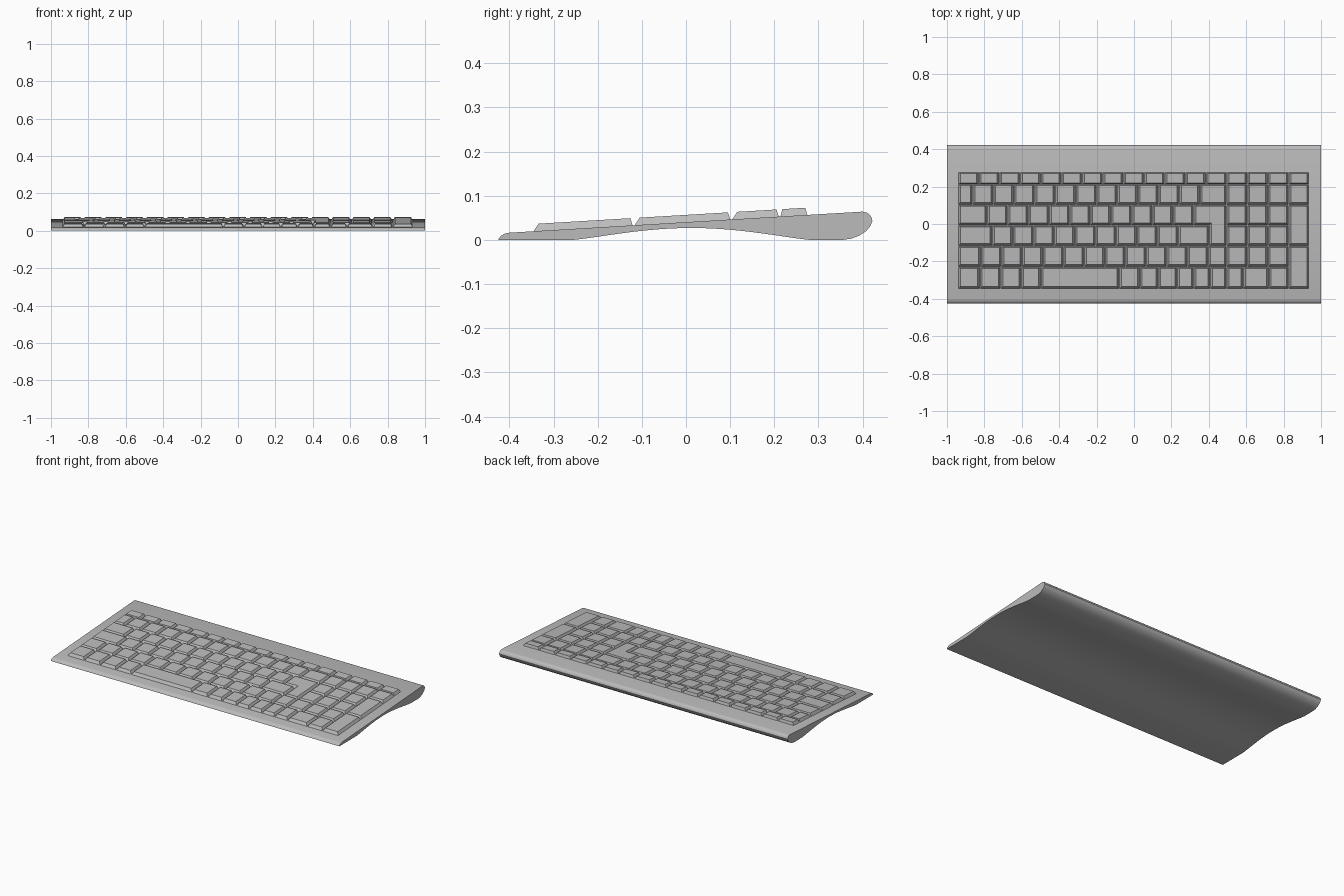
import bpy
import bmesh
import math

cube = bpy.data.objects.get("Cube")
if cube:
    bpy.data.objects.remove(cube, do_unlink=True)

UNIT = 0.1104       # width of a standard key cell
LEFT = -0.94        # left edge of the key field
KEY_HEIGHT = 0.0165
GAP = 0.0015
ROW_EDGES = [0.277, 0.212, 0.102, -0.008, -0.119, -0.230, -0.348]


def deck(y):
    """Height of the sloping top surface."""
    return 0.016 + 0.0596 * (y + 0.405)


def make_material(name, grey):
    mat = bpy.data.materials.new(name)
    mat.use_nodes = True
    colour = (grey, grey, grey, 1)
    mat.diffuse_color = colour
    mat.node_tree.nodes["Principled BSDF"].inputs["Base Color"].default_value = colour
    return mat


grey_plastic = make_material("grey plastic", 0.5)


def finish(bm, name):
    bmesh.ops.recalc_face_normals(bm, faces=bm.faces)
    mesh = bpy.data.meshes.new(name)
    bm.to_mesh(mesh)
    bm.free()
    mesh.materials.append(grey_plastic)
    obj = bpy.data.objects.new(name, mesh)
    bpy.context.collection.objects.link(obj)
    return obj


def loft(bm, lower, upper):
    """Closed solid between two matching loops of points."""
    a = [bm.verts.new(p) for p in lower]
    b = [bm.verts.new(p) for p in upper]
    bm.faces.new(a)
    bm.faces.new(b)
    for i in range(len(a)):
        j = (i + 1) % len(a)
        bm.faces.new((a[i], a[j], b[j], b[i]))


def add_key(bm, outline, front=0.014):
    """Tapered keycap from a counter-clockwise right-angled outline."""
    side, back = 0.012, 0.007
    count = len(outline)

    def inset(side_in, front_in, back_in):
        points = []
        for i, (x, y) in enumerate(outline):
            px, py = outline[i - 1]
            nx, ny = outline[(i + 1) % count]
            dx = (x - px) + (nx - x)
            dy = (y - py) + (ny - y)
            points.append((x - math.copysign(side_in, dy),
                           y + (front_in if dx > 0 else -back_in)))
        return points

    lower = [(x, y, deck(y) - 0.002) for x, y in inset(GAP, GAP, GAP)]
    upper = [(x, y, deck(y) + KEY_HEIGHT) for x, y in inset(side, front, back)]
    loft(bm, lower, upper)


def cell(start, end, top_row, bottom_row):
    x0, x1 = LEFT + start * UNIT, LEFT + end * UNIT
    y0, y1 = ROW_EDGES[bottom_row + 1], ROW_EDGES[top_row]
    return [(x0, y0), (x1, y0), (x1, y1), (x0, y1)]


# Case: side profile swept across the full width
profile = [(-0.425, 0.0), (-0.255, 0.0)]
for i in range(1, 20):                       # arched underside
    t = i / 20
    profile.append((-0.255 + 0.535 * t, 0.027 * math.sin(math.pi * t) ** 1.15))
profile += [(0.28, 0.0), (0.355, 0.0), (0.375, 0.003), (0.393, 0.010),
            (0.408, 0.020), (0.418, 0.032), (0.422, 0.043), (0.419, 0.054),
            (0.412, 0.061), (0.400, 0.064), (-0.400, 0.0163),
            (-0.411, 0.014), (-0.419, 0.009), (-0.424, 0.003)]
bm = bmesh.new()
loft(bm, [(-1, y, z) for y, z in profile], [(1, y, z) for y, z in profile])
case = finish(bm, "case")
bpy.ops.object.select_all(action="DESELECT")
case.select_set(True)
bpy.context.view_layer.objects.active = case
bpy.ops.object.shade_smooth_by_angle(angle=math.radians(35))

# Key rows: widths of neighbouring keys, from left to right
ROWS = {
    "function_keys": [1] * 17,
    "number_row_keys": [0.7] + [1] * 11 + [1.3] + [1] * 4,
    "upper_letter_keys": [1.4] + [1] * 10,
    "home_row_keys": [1.65] + [1] * 9 + [1.5],
    "lower_letter_keys": [1.1] + [1] * 11 + [0.9] + [1] * 3,
    "space_row_keys": [1.05, 1, 1, 0.95, 3.8, 1, 0.9, 0.9, 0.8, 0.8, 0.8,
                       0.8, 1.25, 0.95],
}
for row, (name, widths) in enumerate(ROWS.items()):
    bm = bmesh.new()
    start = 0
    for width in widths:
        add_key(bm, cell(start, start + width, row, row), 0.006 if row == 0 else 0.014)
        start += width
    if row in (2, 3):                        # number pad part of the row
        for column in (13, 14, 15):
            add_key(bm, cell(column, column + 1, row, row))
    finish(bm, name)

# Tall keys at the right edge of the number pad
for name, row in (("tall_plus_key", 2), ("tall_enter_key", 4)):
    bm = bmesh.new()
    add_key(bm, cell(16, 17, row, row + 1))
    finish(bm, name)

# L-shaped return key
wide = cell(11.4, 13, 2, 2)
narrow = cell(12.15, 13, 3, 3)
bm = bmesh.new()
add_key(bm, [narrow[0], narrow[1], wide[2], wide[3], wide[0],
             (narrow[0][0], wide[0][1])])
finish(bm, "return_key")
